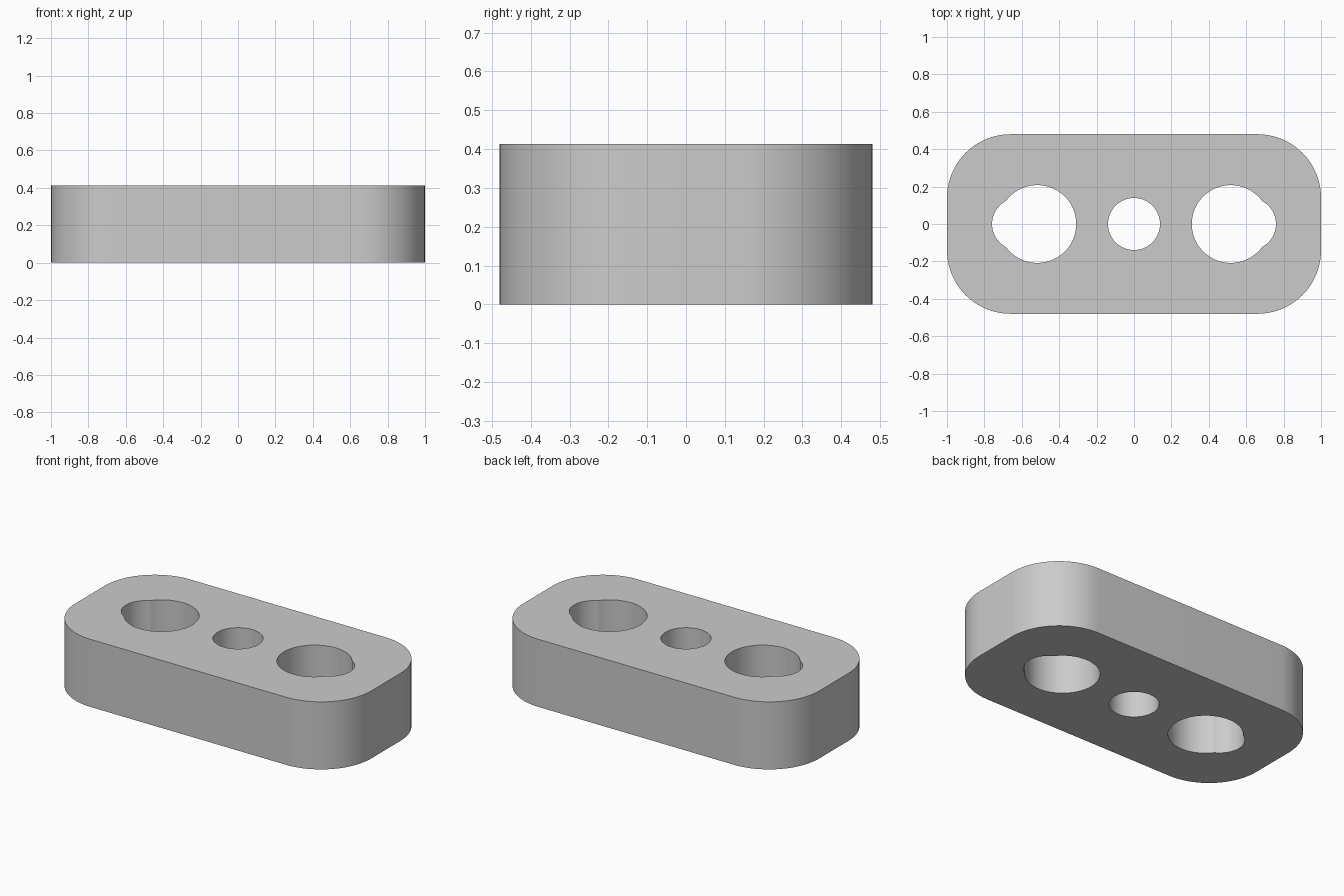
import bpy, bmesh, math

if "Cube" in bpy.data.objects:
    bpy.data.objects.remove(bpy.data.objects["Cube"])

HEIGHT = 0.413
HALF_X, HALF_Y, CORNER = 1.0, 0.48, 0.34

grey = bpy.data.materials.new("plain grey")
grey.diffuse_color = (0.6, 0.6, 0.6, 1)
grey.use_nodes = True
grey.node_tree.nodes["Principled BSDF"].inputs["Base Color"].default_value = grey.diffuse_color


def arc(cx, cy, r, start, end, steps):
    return [(cx + r * math.cos(start + (end - start) * i / steps),
             cy + r * math.sin(start + (end - start) * i / steps))
            for i in range(steps + 1)]


def prism(name, outline, z0, z1):
    """Extrude a closed outline from z0 to z1."""
    bm = bmesh.new()
    face = bm.faces.new([bm.verts.new((x, y, z0)) for x, y in outline])
    top = bmesh.ops.extrude_face_region(bm, geom=[face])["geom"]
    bmesh.ops.translate(bm, vec=(0, 0, z1 - z0),
                        verts=[v for v in top if isinstance(v, bmesh.types.BMVert)])
    bmesh.ops.recalc_face_normals(bm, faces=bm.faces)
    mesh = bpy.data.meshes.new(name)
    bm.to_mesh(mesh)
    bm.free()
    mesh.materials.append(grey)
    obj = bpy.data.objects.new(name, mesh)
    bpy.context.collection.objects.link(obj)
    return obj


# Block with rounded corners
outline = []
for k, (sx, sy) in enumerate([(1, 1), (-1, 1), (-1, -1), (1, -1)]):
    outline += arc(sx * (HALF_X - CORNER), sy * (HALF_Y - CORNER), CORNER,
                   k * math.pi / 2, (k + 1) * math.pi / 2, 20)
block = prism("connector_block", outline, 0, HEIGHT)

# Centre hole, and a wide hole with a narrower outer lobe at each end
holes = [("centre_hole", 0, 0.139)]
for side, s in (("left", -1), ("right", 1)):
    holes += [(side + "_hole", s * 0.517, 0.208), (side + "_lobe", s * 0.62, 0.139)]

cutters = []
for name, x, r in holes:
    cutter = prism(name + "_cutter", arc(x, 0, r, 0, 2 * math.pi, 64)[:-1], -0.1, HEIGHT + 0.1)
    cutter.hide_render = True
    cutters.append(cutter)
    mod = block.modifiers.new(name, 'BOOLEAN')
    mod.operation, mod.solver, mod.object = 'DIFFERENCE', 'EXACT', cutter

# Apply the cuts, then smooth the curved walls
bpy.context.view_layer.objects.active = block
block.select_set(True)
for name, x, r in holes:
    bpy.ops.object.modifier_apply(modifier=name)
for cutter in cutters:
    bpy.data.objects.remove(cutter)
bpy.ops.object.shade_smooth_by_angle(angle=math.radians(30))
